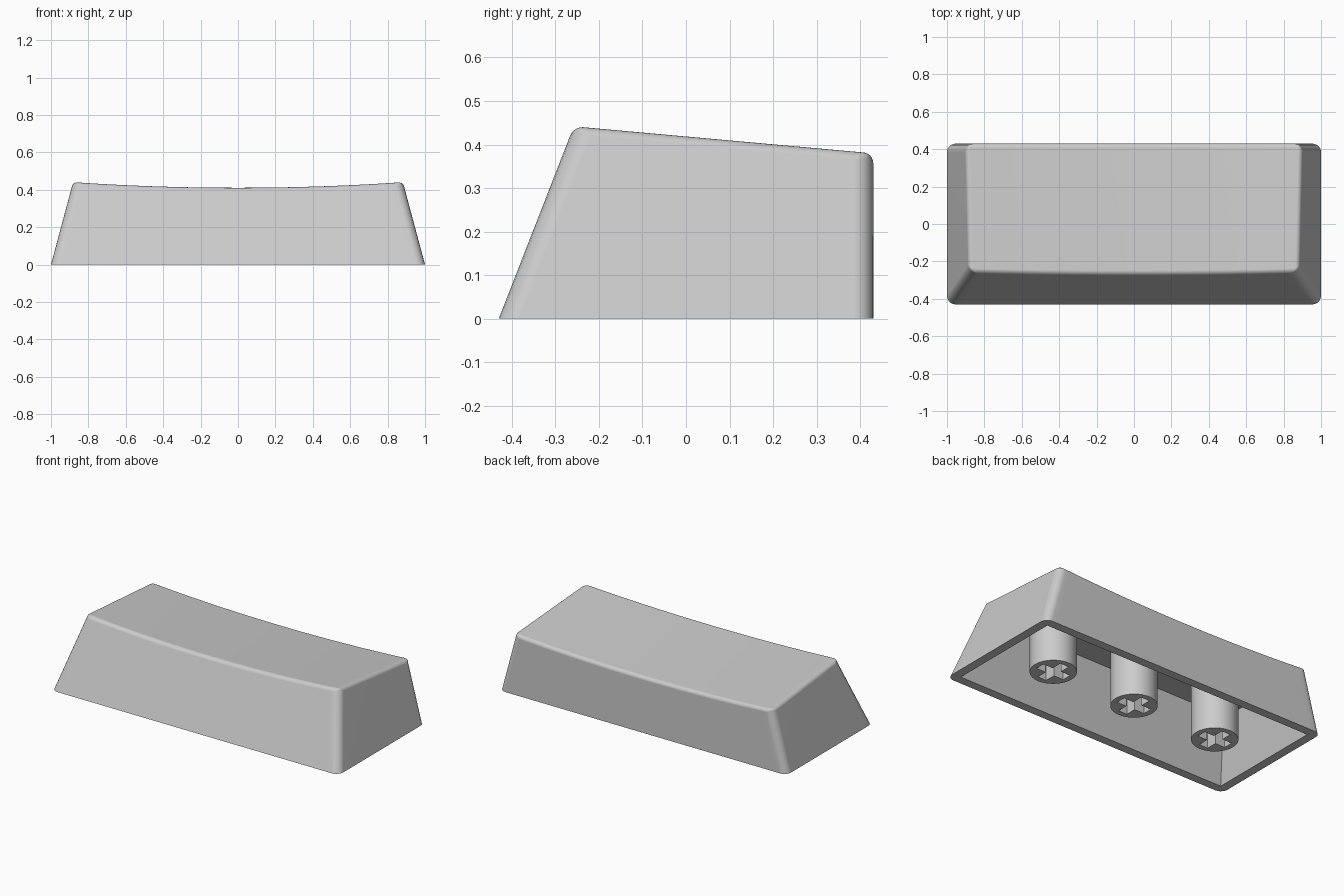
import bpy
import bmesh
from mathutils import Matrix

cube = bpy.data.objects.get("Cube")
if cube:
    bpy.data.objects.remove(cube, do_unlink=True)

HALF_X, HALF_Y = 1.0, 0.43
SIDE, FRONT = 0.268, 0.39        # inward lean per unit of height
COLUMNS = 24

plastic = bpy.data.materials.new("light_grey_plastic")
plastic.use_nodes = True
grey = (0.6, 0.6, 0.6, 1)
plastic.diffuse_color = grey
plastic.node_tree.nodes["Principled BSDF"].inputs["Base Color"].default_value = grey


def to_object(name, bm):
    bmesh.ops.recalc_face_normals(bm, faces=bm.faces)
    mesh = bpy.data.meshes.new(name)
    bm.to_mesh(mesh)
    bm.free()
    mesh.materials.append(plastic)
    obj = bpy.data.objects.new(name, mesh)
    bpy.context.collection.objects.link(obj)
    return obj


def activate(obj):
    bpy.ops.object.select_all(action="DESELECT")
    obj.select_set(True)
    bpy.context.view_layer.objects.active = obj


def cut(obj, cutter):
    activate(obj)
    mod = obj.modifiers.new("cut", "BOOLEAN")
    mod.operation, mod.solver, mod.object = "DIFFERENCE", "EXACT", cutter
    bpy.ops.object.modifier_apply(modifier=mod.name)
    bpy.data.objects.remove(cutter, do_unlink=True)


def smooth(obj):
    activate(obj)
    bpy.ops.object.shade_smooth_by_angle(angle=0.6)
    mod = obj.modifiers.new("even_shading", "WEIGHTED_NORMAL")
    mod.keep_sharp = True


def tapered_block(columns, inset, front_z, back_z, dish, base):
    """Leaning block swept along x, its top dipping by dish at the middle."""
    bm = bmesh.new()
    rings = []
    for i in range(columns + 1):
        t = 2 * i / columns - 1
        dip = dish * (1 - t * t)
        ring = []
        for front, z in ((True, base), (True, front_z - dip),
                         (False, back_z - dip), (False, base)):
            x = t * (HALF_X - inset - SIDE * z)
            y = -HALF_Y + inset + FRONT * z if front else HALF_Y - inset
            ring.append(bm.verts.new((x, y, z)))
        rings.append(ring)
    for a, b in zip(rings, rings[1:]):
        for k in range(4):
            n = (k + 1) % 4
            if k != 3:
                bm.faces.new((a[k], a[n], b[n], b[k]))
    bm.faces.new(rings[0])
    bm.faces.new(rings[-1])
    bm.faces.new([r[0] for r in rings] + [r[3] for r in reversed(rings)])
    return bm, rings


# Outer cap with rounded corners and a softer rim around the dished top
bm, rings = tapered_block(COLUMNS, 0, 0.443, 0.381, 0.03, 0)
weight = bm.edges.layers.float.new("bevel_weight_edge")
for ring in (rings[0], rings[-1]):
    for a, b, w in ((0, 1, 1), (2, 3, 1), (1, 2, 0.45)):
        bm.edges.get((ring[a], ring[b]))[weight] = w
for a, b in zip(rings, rings[1:]):
    for k in (1, 2):
        bm.edges.get((a[k], b[k]))[weight] = 0.45
cap = to_object("cap_shell", bm)
activate(cap)
bevel = cap.modifiers.new("rounding", "BEVEL")
bevel.limit_method = "WEIGHT"
bevel.width, bevel.segments = 0.045, 5
bevel.use_clamp_overlap = False
bpy.ops.object.modifier_apply(modifier=bevel.name)

# Hollow underside
hollow, _ = tapered_block(1, 0.055, 0.355, 0.30, 0, -0.05)
cut(cap, to_object("hollow_cutter", hollow))
smooth(cap)

# Three round mounting posts with cross-shaped sockets
for name, x in (("right", -0.587), ("middle", 0), ("left", 0.587)):
    bm = bmesh.new()
    height = 0.36
    bmesh.ops.create_cone(bm, cap_ends=True, segments=48, radius1=0.132,
                          radius2=0.132, depth=height,
                          matrix=Matrix.Translation((x, 0, height / 2)))
    post = to_object(name + "_post", bm)
    for size in ((0.195, 0.06, 0.4), (0.06, 0.195, 0.4)):
        bm = bmesh.new()
        bmesh.ops.create_cube(bm, size=1, matrix=Matrix.Translation((x, 0, 0))
                              @ Matrix.Diagonal((*size, 1)))
        cut(post, to_object("slot_cutter", bm))
    smooth(post)
